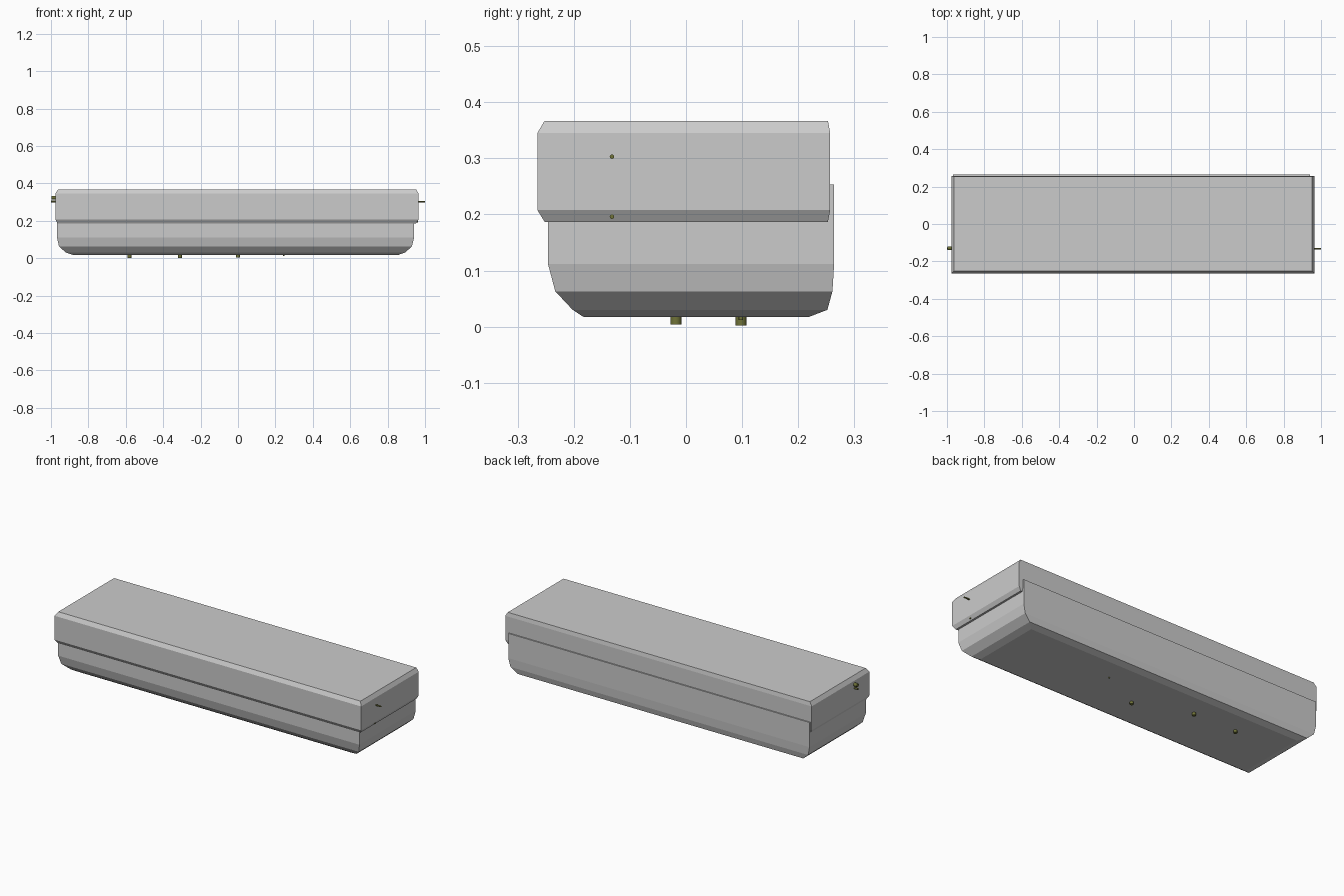
import bpy, bmesh, math
from mathutils import Matrix

if "Cube" in bpy.data.objects:
    bpy.data.objects.remove(bpy.data.objects["Cube"])

olive = bpy.data.materials.new("olive")
olive.diffuse_color = (0.16, 0.17, 0.04, 1)
olive.use_nodes = True
olive.node_tree.nodes["Principled BSDF"].inputs["Base Color"].default_value = olive.diffuse_color


def finish(name, bm, mat=None):
    bmesh.ops.recalc_face_normals(bm, faces=bm.faces)
    me = bpy.data.meshes.new(name)
    bm.to_mesh(me)
    bm.free()
    ob = bpy.data.objects.new(name, me)
    bpy.context.collection.objects.link(ob)
    if mat:
        me.materials.append(mat)
    return ob


def stacked_box(name, rings):
    """Loft rectangles given as (z, x0, x1, y0, y1) from bottom to top."""
    bm = bmesh.new()
    loops = [[bm.verts.new((x, y, z)) for x, y in
              ((x0, y0), (x1, y0), (x1, y1), (x0, y1))]
             for z, x0, x1, y0, y1 in rings]
    for a, b in zip(loops, loops[1:]):
        for i in range(4):
            j = (i + 1) % 4
            bm.faces.new((a[i], a[j], b[j], b[i]))
    bm.faces.new(loops[0])
    bm.faces.new(loops[-1])
    return finish(name, bm)


def pin(name, centre, radius, length, along_x=False):
    bm = bmesh.new()
    rot = Matrix.Rotation(math.pi / 2, 4, 'Y') if along_x else Matrix()
    bmesh.ops.create_cone(bm, cap_ends=True, segments=12, radius1=radius, radius2=radius,
                          depth=length, matrix=Matrix.Translation(centre) @ rot)
    ob = finish(name, bm, olive)
    for p in ob.data.polygons:
        p.use_smooth = len(p.vertices) == 4
    ob.data.set_sharp_from_angle(angle=math.radians(40))


# Lower tray with rounded-down underside
stacked_box("lower_tray", [
    (0.017, -0.880, 0.855, -0.182, 0.218),
    (0.030, -0.920, 0.893, -0.202, 0.252),
    (0.063, -0.957, 0.930, -0.233, 0.261),
    (0.112, -0.968, 0.942, -0.246, 0.264),
    (0.253, -0.968, 0.942, -0.246, 0.264),
])

# Overhanging cover with bevelled rims
stacked_box("upper_cover", [
    (0.187, -0.965, 0.953, -0.252, 0.253),
    (0.208, -0.977, 0.966, -0.265, 0.257),
    (0.345, -0.977, 0.966, -0.265, 0.257),
    (0.367, -0.963, 0.953, -0.252, 0.253),
])

# Studs under the tray
for i, (x, y, z0, r) in enumerate([(-0.58, 0.098, 0.002, 0.010), (-0.31, 0.098, 0.002, 0.010),
                                   (0.0, -0.018, 0.004, 0.010), (0.245, 0.098, 0.012, 0.004)]):
    pin(f"bottom_stud_{i}", (x, y, (z0 + 0.02) / 2), r, 0.02 - z0)

# Pins and knob on the ends
pin("right_pin", (0.98, -0.132, 0.303), 0.004, 0.04, True)
pin("right_lower_pin", (0.955, -0.132, 0.196), 0.004, 0.016, True)
pin("left_knob", (-0.985, -0.130, 0.324), 0.010, 0.026, True)
pin("left_pin", (-0.985, -0.130, 0.303), 0.005, 0.03, True)
